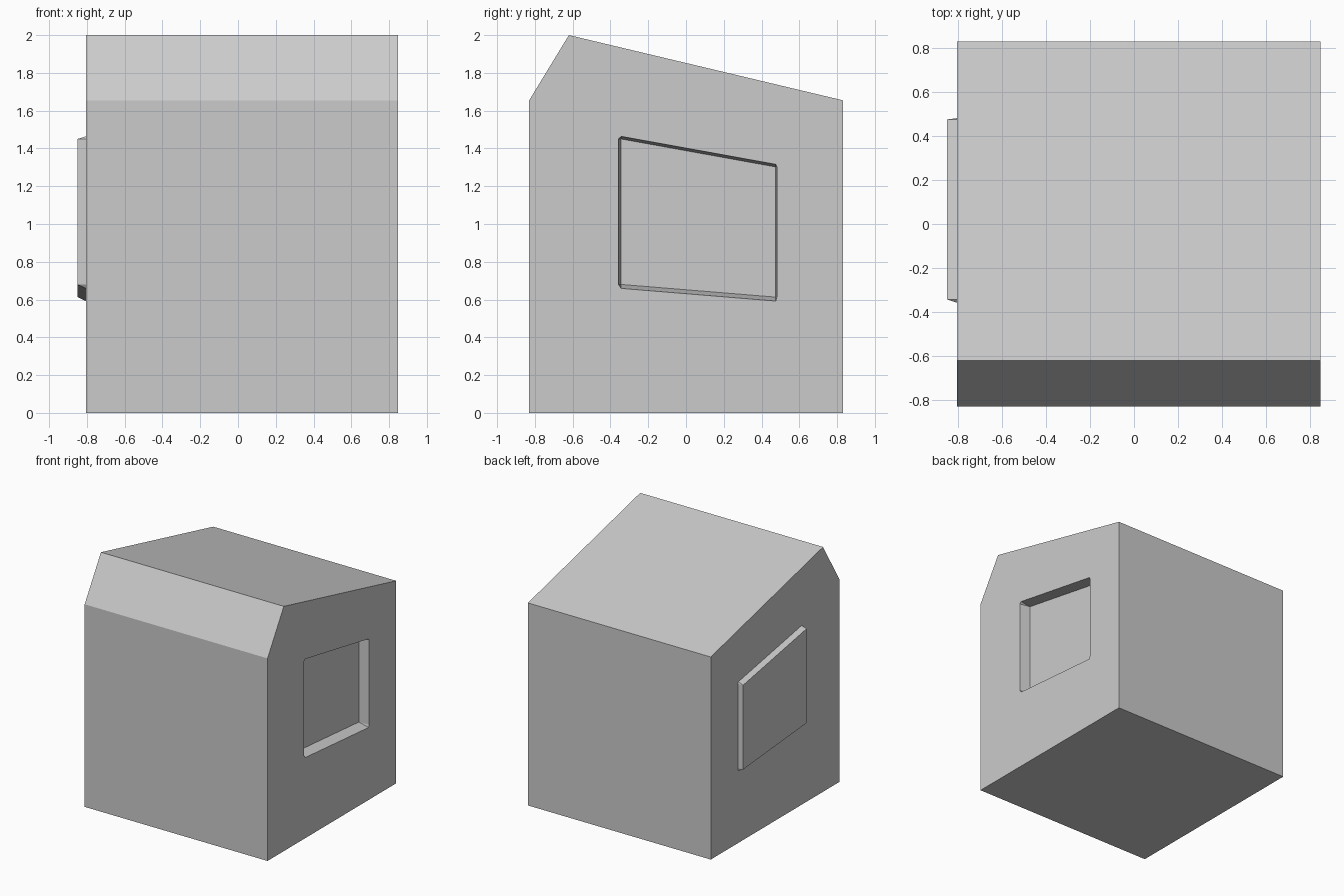
import bpy, bmesh

if "Cube" in bpy.data.objects:
    bpy.data.objects.remove(bpy.data.objects["Cube"])

# Side outline of the body (y, z) and the window panel
BODY = [(-0.83, 0), (0.83, 0), (0.83, 1.655), (-0.62, 2.0), (-0.83, 1.655)]
PANEL = [(-0.343, 0.68), (0.475, 0.613), (0.475, 1.302), (-0.343, 1.45)]
# Outward flare (y, z) at each panel corner
FLARE = [(-0.015, -0.021), (0.006, -0.021), (0.006, 0.014), (-0.015, 0.014)]
# Flared outline with small clipped corners
RIM = [q for (y, z), (dy, dz) in zip(PANEL, FLARE)
       for q in ((y + dy, z), (y, z + dz))]


def hull(name, sections):
    """Convex solid through (x, outline) cross-sections."""
    bm = bmesh.new()
    for x, outline in sections:
        for y, z in outline:
            bm.verts.new((x, y, z))
    bmesh.ops.convex_hull(bm, input=bm.verts[:])
    bmesh.ops.dissolve_limit(bm, angle_limit=0.01,
                             verts=bm.verts[:], edges=bm.edges[:])
    bmesh.ops.recalc_face_normals(bm, faces=bm.faces[:])
    mesh = bpy.data.meshes.new(name)
    bm.to_mesh(mesh)
    bm.free()
    obj = bpy.data.objects.new(name, mesh)
    bpy.context.collection.objects.link(obj)
    return obj


# Main block with sloped top
body = hull("body", [(-0.805, BODY), (0.848, BODY)])

# Raised panel on the left side, slightly sunk into the block
hull("raised_panel", [(-0.85, PANEL), (-0.805, RIM), (-0.79, RIM)])

# Recess on the right side
cutter = hull("recess_cutter", [(0.76, PANEL), (0.848, RIM), (0.95, RIM)])
cutter.hide_render = True
cutter.hide_set(True)
cut = body.modifiers.new("recess", 'BOOLEAN')
cut.operation = 'DIFFERENCE'
cut.solver = 'EXACT'
cut.object = cutter
